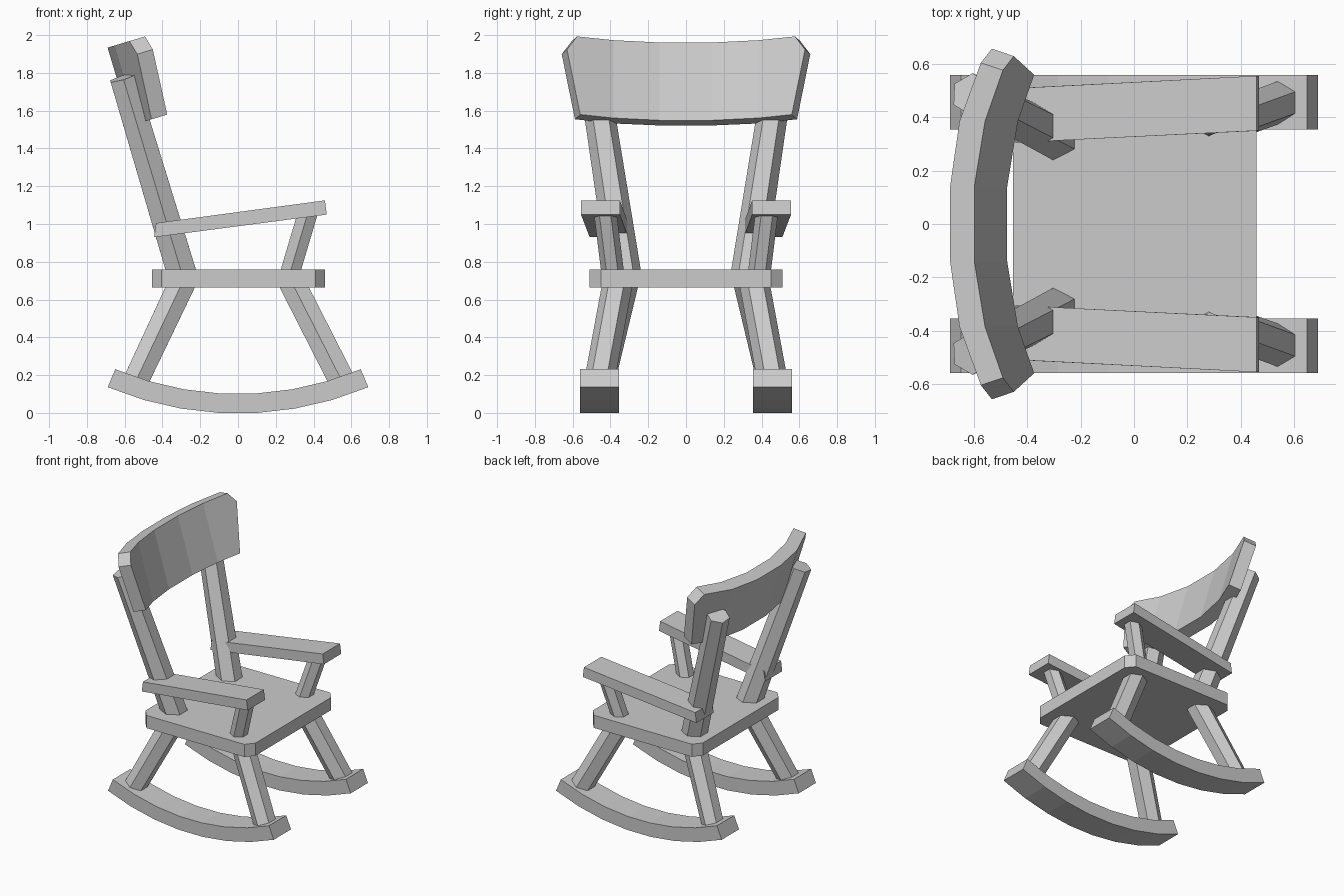
import bpy, bmesh, math
from mathutils import Vector

if "Cube" in bpy.data.objects:
    bpy.data.objects.remove(bpy.data.objects["Cube"])


def make(name, verts, faces, mirror=True):
    me = bpy.data.meshes.new(name)
    me.from_pydata([tuple(v) for v in verts], [], faces)
    bm = bmesh.new()
    bm.from_mesh(me)
    bmesh.ops.recalc_face_normals(bm, faces=bm.faces)
    bm.to_mesh(me)
    bm.free()
    ob = bpy.data.objects.new(name, me)
    bpy.context.collection.objects.link(ob)
    if mirror:
        m = ob.modifiers.new("Mirror", 'MIRROR')
        m.use_axis = (False, True, False)
        m.use_mirror_merge = False
    return ob


def loft(name, a, b, mirror=True):
    """Solid between two matching outlines."""
    n = len(a)
    faces = [tuple(range(n)), tuple(range(2 * n - 1, n - 1, -1))]
    faces += [(i, (i + 1) % n, n + (i + 1) % n, n + i) for i in range(n)]
    return make(name, a + b, faces, mirror)


def hex_bar(name, p, q, r0, r1):
    """Six-sided bar from p to q, with corners pointing along y."""
    p, q = Vector(p), Vector(q)
    d = (q - p).normalized()
    e1 = Vector((0, 1, 0))
    e1 = (e1 - d * e1.dot(d)).normalized()
    e2 = d.cross(e1)

    def ring(c, r):
        return [c + r * (math.cos(k * math.pi / 3) * e1 + math.sin(k * math.pi / 3) * e2)
                for k in range(6)]
    return loft(name, ring(p, r0), ring(q, r1))


# Rockers: faceted arc, extruded across y
R, T, SEG, HALF = 1.78, 0.103, 7, math.radians(22.8)
angles = [-HALF + 2 * HALF * i / SEG for i in range(SEG + 1)]
base = R * math.cos(HALF / SEG)


def rocker_side(y):
    rim = [Vector((R * math.sin(a), y, base - R * math.cos(a))) for a in angles]
    top = [Vector(((R - T) * math.sin(a), y, base - (R - T) * math.cos(a))) for a in angles]
    return rim, top


(r0, t0), (r1, t1) = rocker_side(0.355), rocker_side(0.56)
n = SEG + 1
faces = [(0, n, 3 * n, 2 * n), (n - 1, 2 * n - 1, 4 * n - 1, 3 * n - 1)]
for i in range(SEG):
    for s, t in ((0, n), (2 * n, 3 * n), (0, 2 * n), (n, 3 * n)):
        faces.append((s + i, s + i + 1, t + i + 1, t + i))
make("rocker", r0 + t0 + r1 + t1, faces)

# Seat: slab with clipped corners
X0, X1, Y, CX, CY = -0.455, 0.46, 0.51, 0.05, 0.06
outline = [(X0 + CX, -Y), (X1 - CX, -Y), (X1, -Y + CY), (X1, Y - CY),
           (X1 - CX, Y), (X0 + CX, Y), (X0, Y - CY), (X0, -Y + CY)]
loft("seat", [Vector((x, y, 0.665)) for x, y in outline],
     [Vector((x, y, 0.76)) for x, y in outline], mirror=False)

# Legs, back posts and arm supports
hex_bar("front_leg", (0.56, 0.462, 0.15), (0.28, 0.36, 0.70), 0.08, 0.08)
hex_bar("rear_leg", (-0.55, 0.457, 0.15), (-0.29, 0.33, 0.70), 0.077, 0.082)
hex_bar("back_post", (-0.286, 0.321, 0.70), (-0.609, 0.487, 1.775), 0.09, 0.08)
hex_bar("arm_support", (0.263, 0.383, 0.70), (0.37, 0.428, 1.06), 0.06, 0.06)

# Armrests: sloping planks, slightly splayed
loft("armrest",
     [Vector(v) for v in ((-0.444, 0.306, 0.93), (-0.444, 0.51, 0.93),
                          (-0.434, 0.51, 1.005), (-0.434, 0.306, 1.005))],
     [Vector(v) for v in ((0.47, 0.35, 1.05), (0.47, 0.556, 1.05),
                          (0.46, 0.556, 1.125), (0.46, 0.35, 1.125))])

# Backrest: curved leaning panel with clipped upper corners
LEAN = Vector((-0.287, 0, 0.958))
FWD = Vector((0.958, 0, 0.287))
H = 0.43
right = [(0.14, 0), (0.385, 0), (0.56, 0), (0.63, 0.352), (0.577, H), (0.385, H), (0.14, H)]
panel = right + [(-y, h) for y, h in reversed(right)]


def panel_side(back):
    pts = []
    for y, h in panel:
        s, a = math.copysign(1, y), abs(y)
        if back and a > 0.4:
            a += 0.028
        slope = (0.151, 0.38) if back else (0.171, 0.365)
        f = (-0.095 if back else 0) + slope[0] * min(max(a - 0.14, 0), 0.245) \
            + slope[1] * max(a - 0.385, 0)
        pts.append(Vector((-0.476, s * a, 1.549)) + LEAN * h + FWD * f)
    return pts


cells = [(0, 1, 5, 6), (1, 2, 3, 4, 5), (0, 6, 7, 13), (7, 8, 12, 13), (8, 9, 10, 11, 12)]
N = len(panel)
faces = cells + [tuple(N + i for i in reversed(c)) for c in cells]
faces += [(i, (i + 1) % N, N + (i + 1) % N, N + i) for i in range(N)]
make("backrest", panel_side(False) + panel_side(True), faces, mirror=False)
